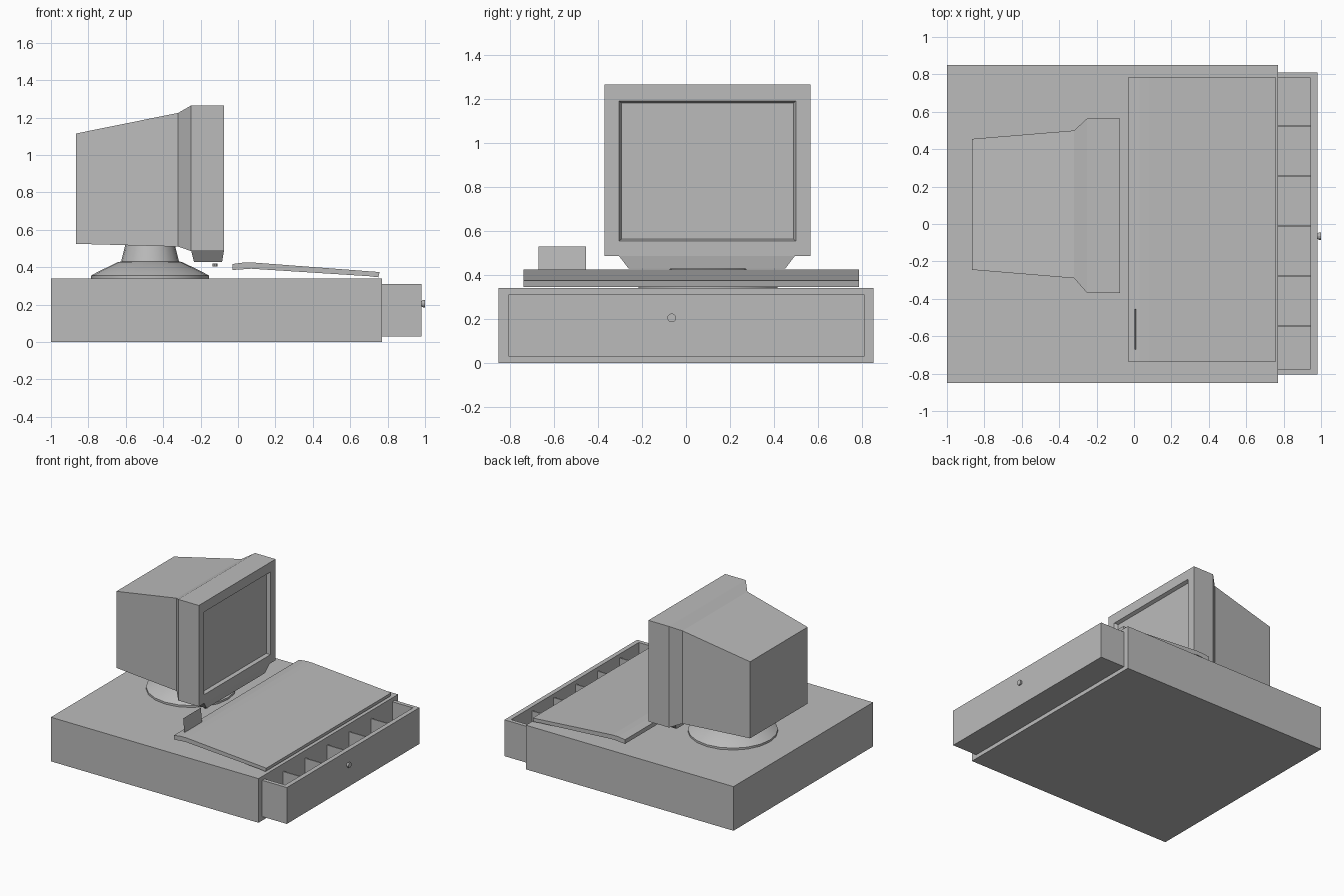
import bpy, bmesh, math
from mathutils import Matrix, Vector

cube = bpy.data.objects.get("Cube")
if cube:
    bpy.data.objects.remove(cube, do_unlink=True)

grey = bpy.data.materials.new("plain_grey")
grey.use_nodes = True
GREY = (0.5, 0.5, 0.5, 1)
grey.diffuse_color = GREY
grey.node_tree.nodes["Principled BSDF"].inputs["Base Color"].default_value = GREY


def finish(name, bm, recalc=True):
    if recalc:
        bmesh.ops.recalc_face_normals(bm, faces=bm.faces[:])
    mesh = bpy.data.meshes.new(name)
    bm.to_mesh(mesh)
    bm.free()
    mesh.materials.append(grey)
    obj = bpy.data.objects.new(name, mesh)
    bpy.context.collection.objects.link(obj)
    return obj


def add_box(bm, x, y, z):
    lo, hi = Vector((x[0], y[0], z[0])), Vector((x[1], y[1], z[1]))
    place = Matrix.Translation((lo + hi) / 2) @ Matrix.Diagonal((hi - lo).to_4d())
    bmesh.ops.create_cube(bm, size=1, matrix=place)


def loft(name, rings):
    """Skin a chain of equal-length point rings and cap both ends."""
    bm = bmesh.new()
    loops = [[bm.verts.new(p) for p in ring] for ring in rings]
    n = len(loops[0])
    for a, b in zip(loops, loops[1:]):
        for i in range(n):
            j = (i + 1) % n
            bm.faces.new((a[i], a[j], b[j], b[i]))
    bm.faces.new(loops[0])
    bm.faces.new(loops[-1])
    return finish(name, bm)


def upright(x, y0, y1, z0, z1):
    return [(x, y0, z0), (x, y1, z0), (x, y1, z1), (x, y0, z1)]


def level(z, x0, x1, y0, y1):
    return [(x0, y0, z), (x1, y0, z), (x1, y1, z), (x0, y1, z)]


def circle(radius, count):
    steps = [2 * math.pi * i / count for i in range(count)]
    return [(radius * math.cos(a), radius * math.sin(a)) for a in steps]


# Cabinet
bm = bmesh.new()
add_box(bm, (-1, 0.77), (-0.85, 0.85), (0, 0.34))
finish("cabinet", bm)

# Open cash drawer: floor, front, two sides
FRONT, BACK = 0.945, 0.77
bm = bmesh.new()
add_box(bm, (BACK, FRONT), (-0.775, 0.78), (0.03, 0.05))
add_box(bm, (FRONT, 0.98), (-0.805, 0.81), (0.03, 0.31))
for y in (-0.805, 0.78):
    add_box(bm, (BACK, FRONT), (y, y + 0.03), (0.03, 0.31))
finish("drawer", bm)

# Drawer dividers
bm = bmesh.new()
for i in range(5):
    y = -0.55 + 0.267 * i
    add_box(bm, (BACK, FRONT), (y, y + 0.01), (0.05, 0.28))
finish("drawer_dividers", bm)

# Drawer lock knob, flared outwards
loft("drawer_knob", [[(x, y - 0.065, z + 0.205) for y, z in circle(r, 12)]
                     for x, r in ((0.975, 0.01), (0.99, 0.02), (1.0, 0.02))])

# Swivel stand
profile = [(0.315, 0.34), (0.315, 0.355), (0.28, 0.375), (0.17, 0.428),
           (0.155, 0.43), (0.13, 0.53)]
stand = loft("swivel_stand", [[(x - 0.47, y + 0.1, z) for x, y in circle(r, 20)]
                              for r, z in profile])

# Monitor shell, ending in the recessed screen
loft("monitor", [
    upright(-0.865, -0.245, 0.455, 0.525, 1.115),
    upright(-0.32, -0.29, 0.5, 0.51, 1.225),
    upright(-0.25, -0.37, 0.565, 0.486, 1.265),
    upright(-0.075, -0.37, 0.565, 0.486, 1.265),
    upright(-0.075, -0.305, 0.5, 0.553, 1.19),
    upright(-0.1, -0.293, 0.488, 0.562, 1.18)])

# Tapered chin under the bezel
loft("monitor_chin", [level(0.487, -0.25, -0.075, -0.305, 0.495),
                      level(0.428, -0.235, -0.085, -0.26, 0.45)])

# Small dial below the chin
loft("monitor_dial", [[(x - 0.122, y - 0.22, z) for x, y in circle(0.013, 10)]
                      for z in (0.405, 0.42)])

# Keyboard slab with a bent rear edge
side = [(-0.03, 0.385), (0.07, 0.392), (0.7, 0.352), (0.75, 0.346),
        (0.757, 0.374), (0.08, 0.425), (0.03, 0.425), (-0.03, 0.417)]
loft("keyboard", [[(x, y, z) for x, z in side] for y in (-0.737, 0.785)])

# Thin upright card on the keyboard
bm = bmesh.new()
corners = [(0.012, -0.67, 0.415), (0.012, -0.455, 0.415),
           (0.002, -0.455, 0.53), (0.002, -0.67, 0.53)]
bm.faces.new([bm.verts.new(p) for p in corners])
finish("card", bm, recalc=False)

# Smooth the turned stand
bpy.ops.object.select_all(action='DESELECT')
stand.select_set(True)
bpy.context.view_layer.objects.active = stand
bpy.ops.object.shade_smooth_by_angle(angle=math.radians(35))
